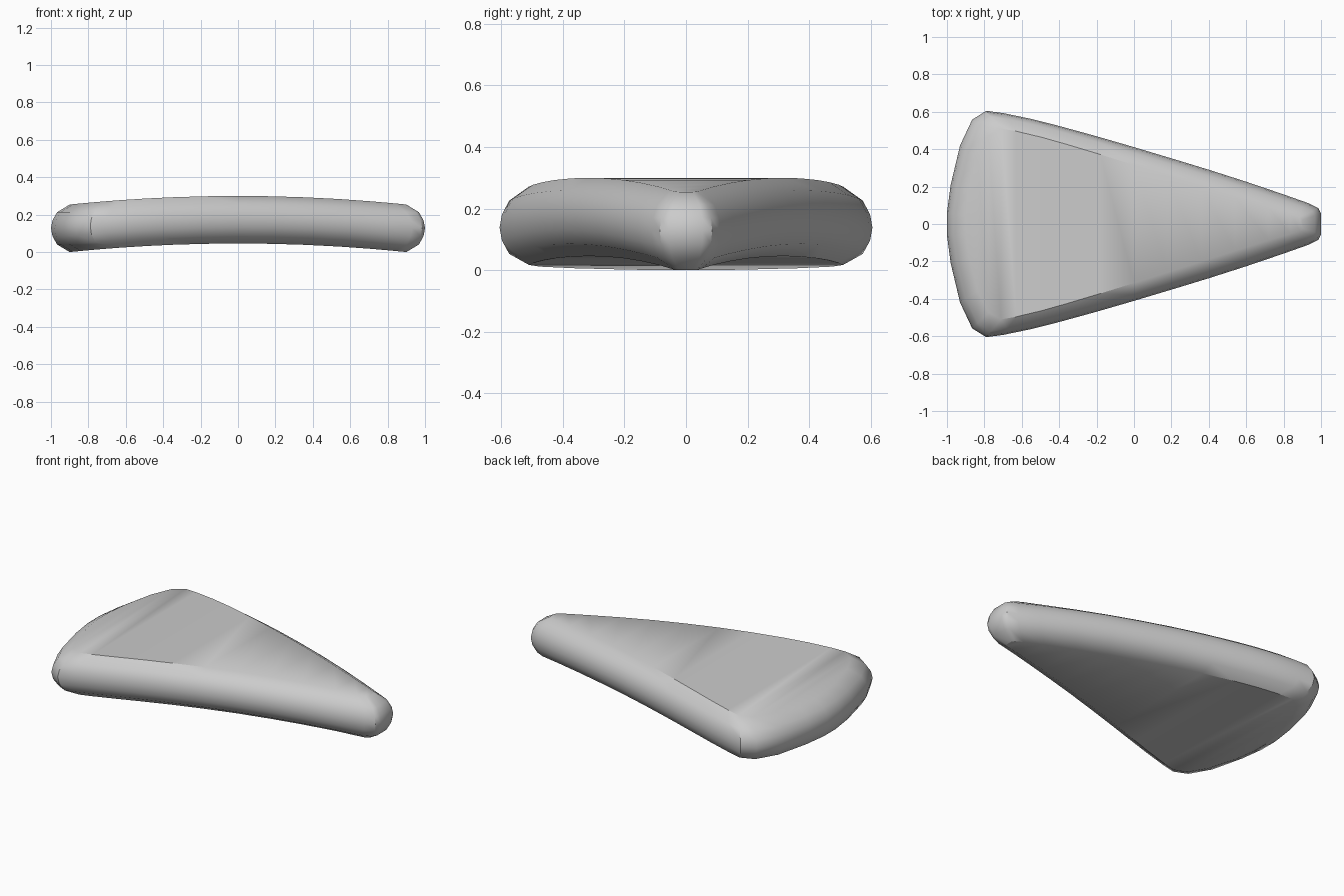
import bpy, bmesh

if "Cube" in bpy.data.objects:
    bpy.data.objects.remove(bpy.data.objects["Cube"])

# Half outline seen from above: rounded wide end, straight sides, blunt narrow tip
half = [(-1.0, 0.06), (-0.98, 0.21), (-0.93, 0.42), (-0.865, 0.558), (-0.79, 0.605),
        (-0.70, 0.593), (-0.55, 0.562), (-0.4, 0.524), (-0.2, 0.469), (0.0, 0.411),
        (0.2, 0.351), (0.4, 0.29), (0.6, 0.226), (0.8, 0.158), (0.93, 0.112),
        (0.985, 0.085), (1.0, 0.055)]
# Edge section: (inset, height) from bottom to top
section = [(0.10, 0.0), (0.033, 0.04), (0.008, 0.085), (0.0, 0.128),
           (0.008, 0.17), (0.033, 0.213), (0.10, 0.254)]


def place(x, y, inset, z):
    """Inset the outline point and lift it along the lengthwise arch."""
    x2 = x * (1 - inset)
    y2 = y * (1 - inset / (0.43 - 0.26 * x))
    return (x2, y2, z + 0.046 * (1 - (x2 / 0.9) ** 2) * (1 if abs(x2) < 0.9 else 0))


bm = bmesh.new()
n = len(half)
outline = half + [(x, -y) for x, y in reversed(half)]
rings = [[bm.verts.new(place(x, y, d, z)) for x, y in outline] for d, z in section]

# Side wall
m = len(outline)
for a, b in zip(rings, rings[1:]):
    for i in range(m):
        j = (i + 1) % m
        bm.faces.new((a[i], a[j], b[j], b[i]))
# Arched top and bottom, made of strips across the width
for ring in (rings[0], rings[-1]):
    for i in range(n - 1):
        bm.faces.new((ring[i], ring[i + 1], ring[m - 2 - i], ring[m - 1 - i]))
bmesh.ops.recalc_face_normals(bm, faces=bm.faces)

mesh = bpy.data.meshes.new("arched_wedge")
bm.to_mesh(mesh)
bm.free()
wedge = bpy.data.objects.new("arched_wedge", mesh)
bpy.context.collection.objects.link(wedge)
bpy.context.view_layer.objects.active = wedge
wedge.select_set(True)
bpy.ops.object.shade_smooth_by_angle(angle=0.6)
